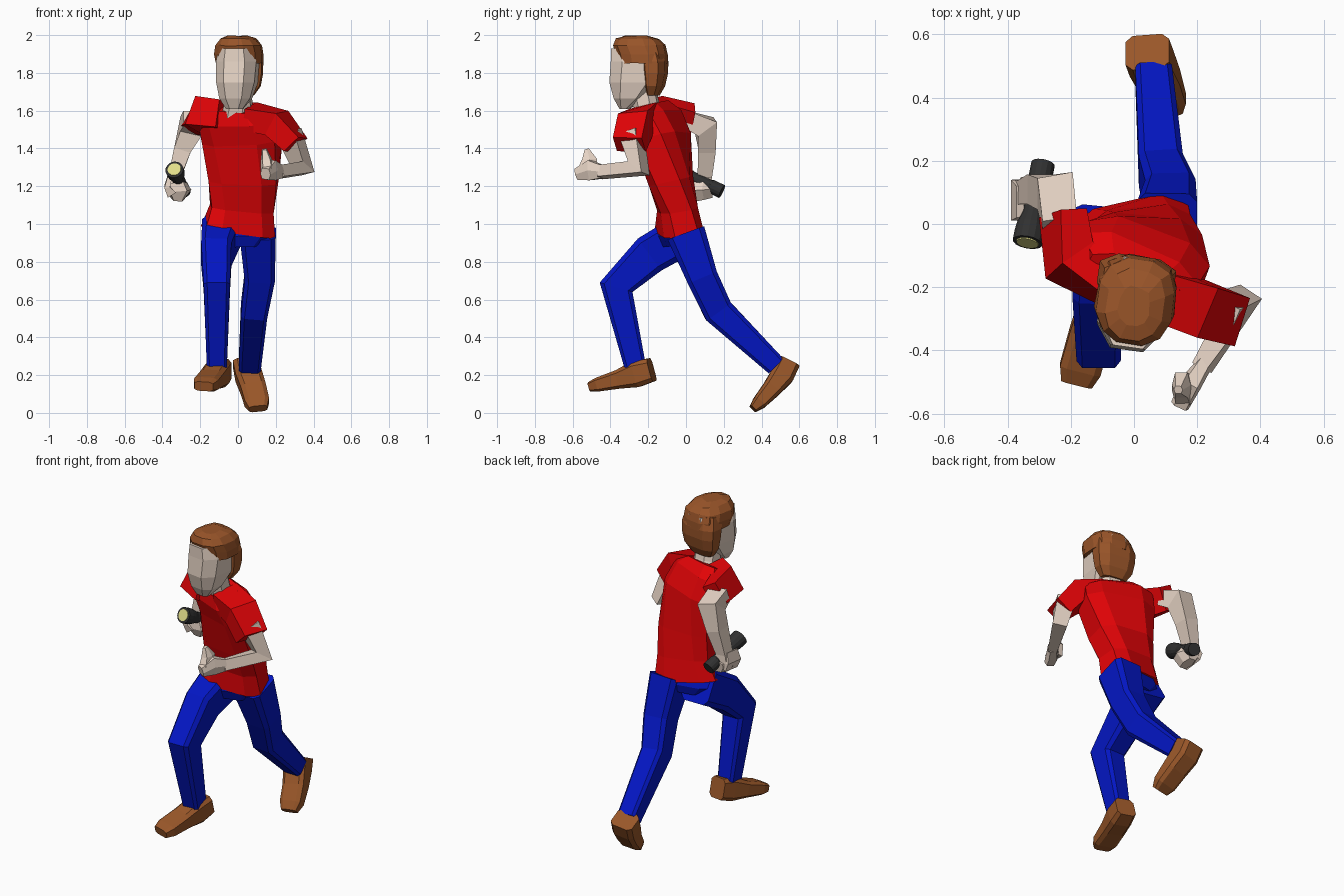
import bpy, bmesh, math, random
from mathutils import Vector

random.seed(4)
COLOURS = {
    "red": (0.75, 0.001, 0.002, 1), "blue": (0.001, 0.008, 0.55, 1),
    "brown": (0.32, 0.095, 0.022, 1), "hair": (0.32, 0.09, 0.022, 1),
    "skin": (0.80, 0.66, 0.56, 1), "black": (0.03, 0.03, 0.03, 1),
    "yellow": (0.75, 0.72, 0.25, 1)}
MATS = {}
for key, rgba in COLOURS.items():
    MATS[key] = bpy.data.materials.new(key)
    MATS[key].diffuse_color = rgba


def section(n, box):
    """Unit cross-section with extents +-1; box < 1 squares it off."""
    off = 0 if n == 6 else math.pi / n
    pts = [(math.cos(off + math.tau * i / n), math.sin(off + math.tau * i / n)) for i in range(n)]
    mx, my = max(p[0] for p in pts), max(p[1] for p in pts)
    f = lambda v: math.copysign(abs(v) ** box, v) if abs(v) > 1e-6 else 0
    return [(f(x / mx), f(y / my)) for x, y in pts]


def loft(name, colour, rings, side=(1, 0, 0), n=8, box=0.6, jitter=0, level=False):
    """Skin rings (x, y, z, half width, half depth[, yaw]) along their path."""
    bm = bmesh.new()
    c = [Vector(r[:3]) for r in rings]
    prof, loops = section(n, box), []
    for i, r in enumerate(rings):
        t = Vector()
        if i > 0:
            t += (c[i] - c[i - 1]).normalized()
        if i < len(c) - 1:
            t += (c[i + 1] - c[i]).normalized()
        t.normalize()
        if level:
            t = Vector((0, 0, 1))
        s = Vector(side)
        if len(r) > 5:
            s = Vector((math.cos(math.radians(r[5])), math.sin(math.radians(r[5])), 0))
        a = (s - t * s.dot(t)).normalized()
        b = t.cross(a)
        loops.append([bm.verts.new(c[i] + a * (u * r[3]) + b * (v * r[4])
                      + Vector([random.uniform(-jitter, jitter) for _ in "xyz"])) for u, v in prof])
    for p, q in zip(loops, loops[1:]):
        for k in range(n):
            bm.faces.new((p[k], p[(k + 1) % n], q[(k + 1) % n], q[k]))
    bm.faces.new(loops[0])
    bm.faces.new(loops[-1])
    bmesh.ops.recalc_face_normals(bm, faces=bm.faces)
    me = bpy.data.meshes.new(name)
    bm.to_mesh(me)
    bm.free()
    me.materials.append(MATS[colour])
    ob = bpy.data.objects.new(name, me)
    bpy.context.collection.objects.link(ob)
    return ob


# Shirt: leaning forward and twisting from hips to shoulders
loft("shirt", "red", [
    (0.00, -0.035, 0.955, .19, .11, 12), (0.02, -0.045, 1.08, .165, .10, 5),
    (0.03, -0.08, 1.23, .18, .11, -6), (0.025, -0.125, 1.45, .205, .12, -20),
    (-0.005, -0.165, 1.56, .20, .11, -24), (-0.01, -0.19, 1.62, .15, .075, -24)])
loft("sleeve_back", "red", [
    (-0.08, -0.175, 1.57, .075, .07), (-0.205, -0.115, 1.575, .083, .065),
    (-0.225, 0.035, 1.555, .07, .048)], side=(0.5, 0, 0.85), n=4)
loft("sleeve_front", "red", [
    (0.06, -0.21, 1.57, .08, .06), (0.205, -0.265, 1.535, .085, .066),
    (0.305, -0.30, 1.42, .08, .054)], side=(0, 1, 0.3), n=4)

# Arms
loft("arm_back", "skin", [
    (-0.235, 0.0, 1.555, .055, .045), (-0.25, 0.105, 1.515, .058, .062),
    (-0.295, 0.11, 1.39, .045, .047), (-0.335, 0.10, 1.25, .033, .038),
    (-0.33, 0.095, 1.20, .05, .045)], n=4)
loft("arm_front", "skin", [
    (0.27, -0.29, 1.48, .055, .05), (0.34, -0.25, 1.295, .042, .055),
    (0.215, -0.455, 1.275, .026, .032)], side=(0.8, -0.45, 0.3), n=4)

# Hands: raised fist with thumb, and the hand holding the torch
loft("fist_front", "skin", [
    (0.225, -0.44, 1.275, .026, .033), (0.18, -0.505, 1.285, .035, .053),
    (0.145, -0.575, 1.265, .03, .03)], n=6)
loft("thumb_front", "skin", [
    (0.155, -0.525, 1.28, .035, .05), (0.15, -0.51, 1.34, .03, .04),
    (0.14, -0.525, 1.395, .014, .012)], n=6)
loft("palm_back", "skin", [
    (-0.325, 0.09, 1.215, .05, .06), (-0.315, 0.085, 1.175, .068, .06),
    (-0.318, 0.095, 1.13, .032, .045)], n=6)
loft("fingers_back", "skin", [
    (-0.35, 0.08, 1.16, .025, .06), (-0.375, 0.075, 1.20, .015, .065),
    (-0.36, 0.07, 1.255, .012, .05)], n=4)

# Legs
loft("hips", "blue", [
    (0.0, -0.03, 0.885, .11, .085, 12), (0.0, -0.035, 0.94, .175, .105, 12),
    (0.0, -0.035, 1.0, .15, .09, 12)])
loft("leg_front", "blue", [
    (-0.09, 0.0, 0.95, .10, .11), (-0.115, -0.19, 0.84, .08, .105),
    (-0.112, -0.37, 0.665, .07, .09), (-0.112, -0.27, 0.25, .053, .057)], n=8, box=0.35)
loft("leg_back", "blue", [
    (0.105, 0.0, 0.95, .095, .103), (0.115, 0.085, 0.72, .08, .083),
    (0.085, 0.17, 0.54, .07, .08), (0.062, 0.475, 0.25, .058, .055)], n=8, box=0.35)

# Shoes
loft("shoe_front", "brown", [
    (-0.09, -0.182, 0.228, .058, .062), (-0.11, -0.26, 0.207, .065, .07),
    (-0.14, -0.35, 0.18, .065, .05), (-0.17, -0.46, 0.152, .066, .037),
    (-0.182, -0.505, 0.14, .05, .025)], box=0.45)
loft("shoe_back", "brown", [
    (0.042, 0.545, 0.27, .07, .06), (0.055, 0.51, 0.20, .07, .062),
    (0.08, 0.455, 0.13, .067, .05), (0.10, 0.39, 0.057, .065, .038),
    (0.107, 0.355, 0.022, .048, .022)], box=0.45)

# Neck and head
loft("neck", "skin", [
    (0.0, -0.19, 1.57, .085, .07, -15), (0.0, -0.21, 1.63, .072, .065, -10),
    (0.0, -0.23, 1.72, .068, .065, -10)], box=0.8)
loft("head", "skin", [
    (-0.018, -0.325, 1.61, .045, .025, -8), (-0.012, -0.295, 1.665, .082, .083, -8),
    (-0.005, -0.262, 1.75, .102, .138, -8), (0.0, -0.25, 1.86, .108, .142, -8),
    (0.0, -0.25, 1.93, .092, .141, -8)], box=0.75, level=True)

# Hair: cap plus the lower back part
loft("hair_cap", "hair", [
    (0.008, -0.225, 1.85, .124, .125, -8), (0.006, -0.233, 1.90, .125, .132, -8),
    (0.005, -0.248, 1.945, .118, .135, -8), (0.002, -0.255, 1.98, .09, .11, -8),
    (0.0, -0.26, 1.996, .05, .06, -8)], n=12, box=0.8, jitter=0.004, level=True)
loft("hair_back", "hair", [
    (0.008, -0.175, 1.68, .075, .03, -8), (0.01, -0.168, 1.73, .108, .05, -8),
    (0.01, -0.165, 1.80, .12, .062, -8), (0.008, -0.168, 1.86, .122, .066, -8),
    (0.006, -0.19, 1.935, .105, .068, -8)], box=0.7, level=True)

# Torch: stepped tube along one axis, with a pale lens
tip, tail = Vector((-0.337, -0.058, 1.288)), Vector((-0.288, 0.19, 1.172))


def torch(name, colour, steps):
    loft(name, colour, [(*tip.lerp(tail, f), r, r) for f, r in steps], n=14, box=1)


torch("torch_body", "black", [(0, .047), (.12, .047), (.22, .044), (.36, .033),
                              (.74, .033), (.77, .037), (1, .037)])
torch("torch_lens", "yellow", [(-.015, .035), (.05, .035)])
